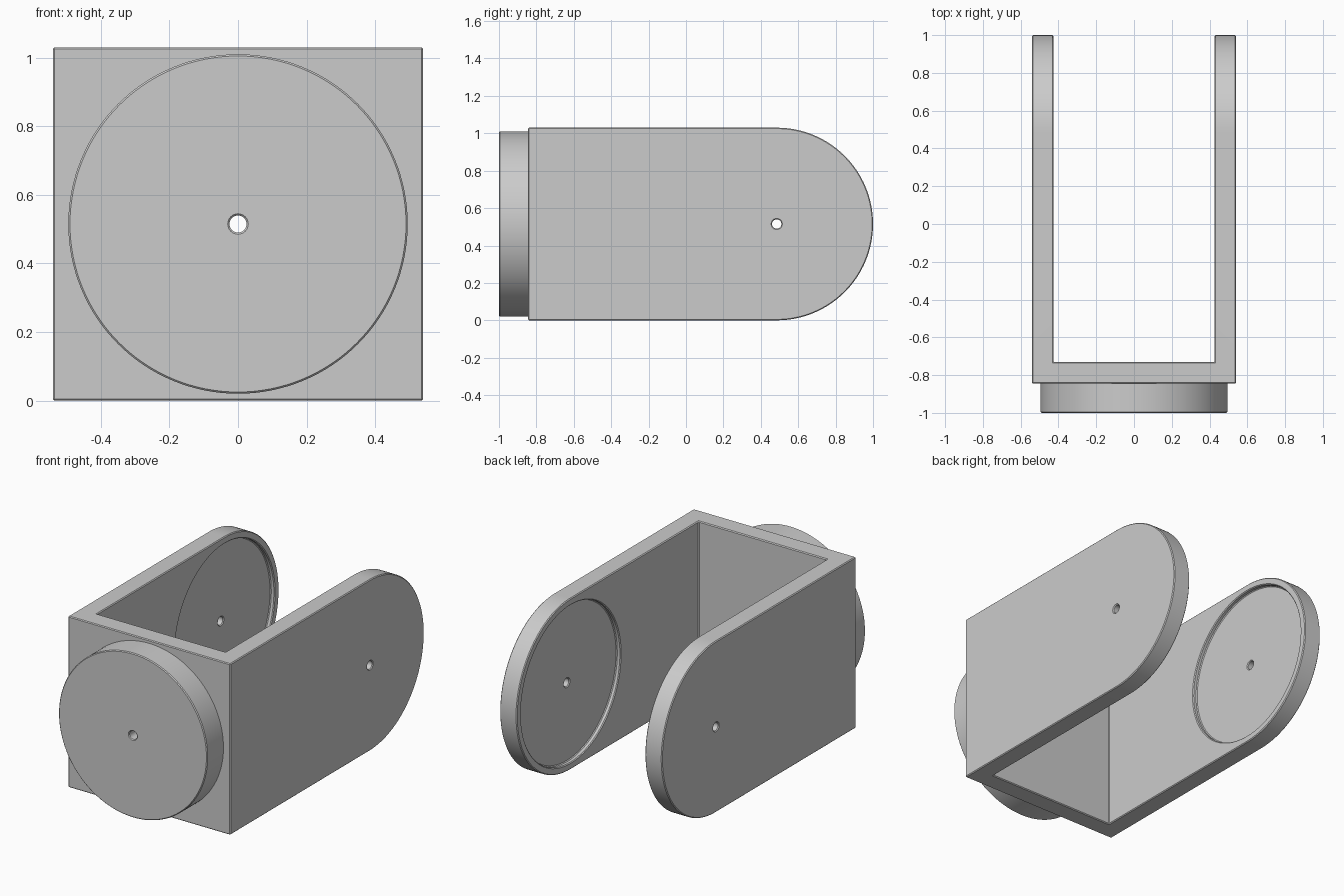
import bpy, bmesh, math
from mathutils import Matrix

if "Cube" in bpy.data.objects:
    bpy.data.objects.remove(bpy.data.objects["Cube"], do_unlink=True)

HALF_W, RAD, FRONT, BACK = 0.54, 0.515, -0.845, 1.0
MID_Z, PIVOT_Y, INNER = RAD, BACK - RAD, 0.427

grey = bpy.data.materials.new("light grey")
grey.use_nodes = True
colour = (0.6, 0.6, 0.6, 1)
grey.diffuse_color = colour
grey.node_tree.nodes["Principled BSDF"].inputs["Base Color"].default_value = colour


def add_object(name, bm):
    bmesh.ops.recalc_face_normals(bm, faces=bm.faces)
    mesh = bpy.data.meshes.new(name)
    bm.to_mesh(mesh)
    bm.free()
    mesh.materials.append(grey)
    obj = bpy.data.objects.new(name, mesh)
    bpy.context.collection.objects.link(obj)
    return obj


def cylinder(name, radius, axis, start, end, y=0.0, segments=96):
    """Cylinder along x or y, running from start to end."""
    bm = bmesh.new()
    middle = (start + end) / 2
    if axis == "X":
        matrix = Matrix.Translation((middle, y, MID_Z)) @ Matrix.Rotation(math.pi / 2, 4, "Y")
    else:
        matrix = Matrix.Translation((0, middle, MID_Z)) @ Matrix.Rotation(math.pi / 2, 4, "X")
    bmesh.ops.create_cone(bm, cap_ends=True, segments=segments, radius1=radius,
                          radius2=radius, depth=end - start, matrix=matrix)
    return add_object(name, bm)


def apply_modifier(obj, mod):
    bpy.ops.object.select_all(action="DESELECT")
    obj.select_set(True)
    bpy.context.view_layer.objects.active = obj
    bpy.ops.object.modifier_apply(modifier=mod.name)


def cut(obj, cutter):
    mod = obj.modifiers.new("cut", "BOOLEAN")
    mod.operation, mod.solver, mod.object = "DIFFERENCE", "EXACT", cutter
    apply_modifier(obj, mod)
    bpy.data.objects.remove(cutter, do_unlink=True)


def finish(obj):
    """Fine edge chamfer and smooth curved walls."""
    mod = obj.modifiers.new("chamfer", "BEVEL")
    mod.width, mod.segments = 0.005, 1
    mod.limit_method, mod.angle_limit = "ANGLE", math.radians(40)
    apply_modifier(obj, mod)
    bpy.ops.object.shade_smooth_by_angle(angle=math.radians(30))


# Yoke: rounded side profile extruded across the width
bm = bmesh.new()
profile = [(FRONT, 2 * RAD), (FRONT, 0)]
for i in range(65):
    a = -math.pi / 2 + math.pi * i / 64
    profile.append((PIVOT_Y + RAD * math.cos(a), MID_Z + RAD * math.sin(a)))
face = bm.faces.new([bm.verts.new((-HALF_W, y, z)) for y, z in profile])
side = bmesh.ops.extrude_face_region(bm, geom=[face])["geom"]
bmesh.ops.translate(bm, vec=(2 * HALF_W, 0, 0),
                    verts=[g for g in side if isinstance(g, bmesh.types.BMVert)])
yoke = add_object("yoke_bracket", bm)

# Open space between the arms
bm = bmesh.new()
bmesh.ops.create_cube(bm, size=2, matrix=Matrix.Translation((0, 0.27, MID_Z))
                      @ Matrix.Diagonal((INNER, 1, 1, 1)))
cut(yoke, add_object("gap_cutter", bm))

# Shallow round pockets on the inner faces, then the pivot and mounting holes
pocket = INNER + 0.027
cut(yoke, cylinder("pocket_cutter", 0.473, "X", -pocket, pocket, PIVOT_Y))
cut(yoke, cylinder("pivot_cutter", 0.025, "X", -1, 1, PIVOT_Y, 32))
cut(yoke, cylinder("mount_cutter", 0.025, "Y", -1.2, 0, segments=32))
finish(yoke)

# Round mounting boss on the front
boss = cylinder("mounting_boss", 0.495, "Y", -1, FRONT + 0.005, segments=128)
cut(boss, cylinder("boss_cutter", 0.025, "Y", -1.2, 0, segments=32))
finish(boss)
